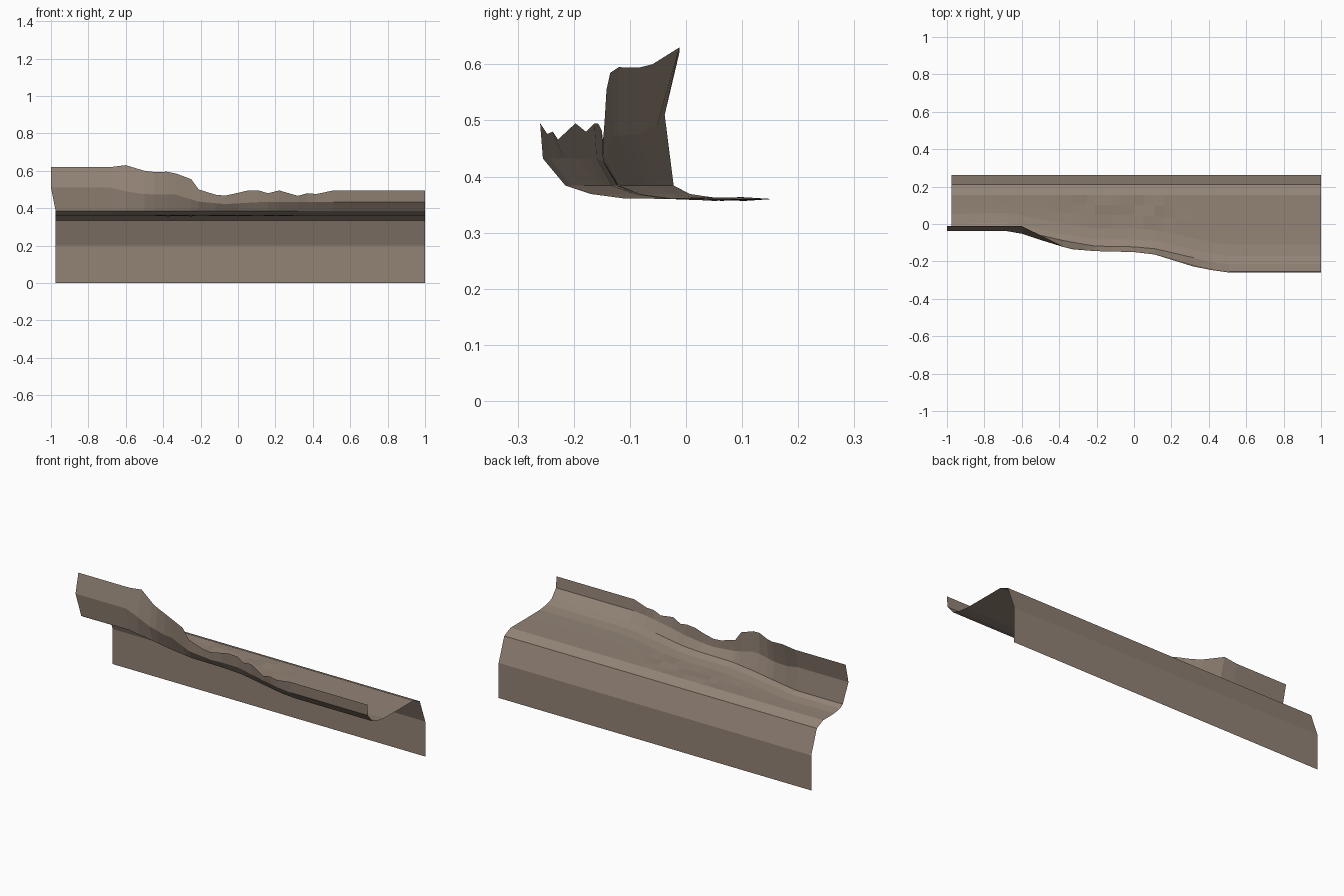
import bpy, bmesh, math, random

if "Cube" in bpy.data.objects:
    bpy.data.objects.remove(bpy.data.objects["Cube"])

random.seed(4)

# Material
mat = bpy.data.materials.new("warm brown stone")
mat.diffuse_color = (0.29, 0.228, 0.18, 1)
mat.use_nodes = True
mat.node_tree.nodes["Principled BSDF"].inputs["Base Color"].default_value = mat.diffuse_color


def along(keys, x):
    """Linear interpolation through (x, value) keys."""
    if x <= keys[0][0]:
        return keys[0][1]
    for (x0, v0), (x1, v1) in zip(keys, keys[1:]):
        if x <= x1:
            return v0 + (v1 - v0) * (x - x0) / (x1 - x0)
    return keys[-1][1]


# Ragged crest of the lip: height and depth along the length
crest_z = [(-.68, .62), (-.6, .63), (-.5, .6), (-.45, .594), (-.38, .595), (-.33, .585),
           (-.25, .555), (-.21, .5), (-.12, .472), (-.07, .467), (0, .482), (.05, .494),
           (.11, .495), (.16, .48), (.22, .495), (.32, .466), (.37, .48), (.42, .476), (.51, .495)]
crest_y = [(-.6, -.012), (-.5, -.06), (-.38, -.12), (-.33, -.135), (-.21, -.145),
           (0, -.15), (.11, -.163), (.22, -.197), (.32, -.228), (.42, -.247), (.51, -.26)]
# Fold half way up the lip
fold_z = [(-.68, .51), (-.6, .49), (-.5, .475), (-.33, .472), (-.21, .435), (-.07, .422), (.11, .432)]
fold_y = [(-.68, -.038), (-.6, -.052), (-.5, -.085), (-.38, -.122), (-.21, -.145),
          (0, -.147), (.11, -.159), (.22, -.19), (.32, -.218), (.42, -.242), (.51, -.255)]
# Foot of the lip, where it meets the flat ledge
foot_y = [(-.68, -.022), (-.5, -.06), (-.38, -.088), (-.21, -.118), (0, -.122),
          (.11, -.132), (.22, -.157), (.42, -.205), (.51, -.215)]

stations = [-1] + [k[0] for k in crest_z] + [1]


def section(x):
    """Cross-section from the bottom of the back wall to the crest."""
    xf = max(x, -.975)
    foot = along(foot_y, x)
    spread = (x + 1) / 2
    near = foot + .024 + .021 * min(1, spread * 1.5)
    flat = foot + .075 + .03 * min(1, spread * 1.5)
    pts = [(xf, .262, 0), (xf, .262, .2), (xf, .212, .335), (xf, .155, .36)]
    for t in (.3, .6):
        bump = random.uniform(-.004, .004) if -.42 < x < .28 else 0
        pts.append((xf, .155 + (flat - .155) * t, .36 + bump))
    pts += [(xf, flat, .361), (xf, near, .369), (xf, foot, .384),
            (x, along(fold_y, x), along(fold_z, x)),
            (x, along(crest_y, x), along(crest_z, x))]
    return pts


# Rock ledge: one open sheet lofted through the sections
bm = bmesh.new()
rows = [[bm.verts.new(p) for p in section(x)] for x in stations]
for a, b in zip(rows, rows[1:]):
    for i in range(len(a) - 1):
        bm.faces.new((a[i], a[i + 1], b[i + 1], b[i]))
bm.normal_update()
if sum(f.normal.z * f.calc_area() for f in bm.faces) < 0:
    bmesh.ops.reverse_faces(bm, faces=bm.faces[:])
mesh = bpy.data.meshes.new("rock_ledge")
bm.to_mesh(mesh)
bm.free()
mesh.materials.append(mat)
ledge = bpy.data.objects.new("rock_ledge", mesh)
bpy.context.collection.objects.link(ledge)
